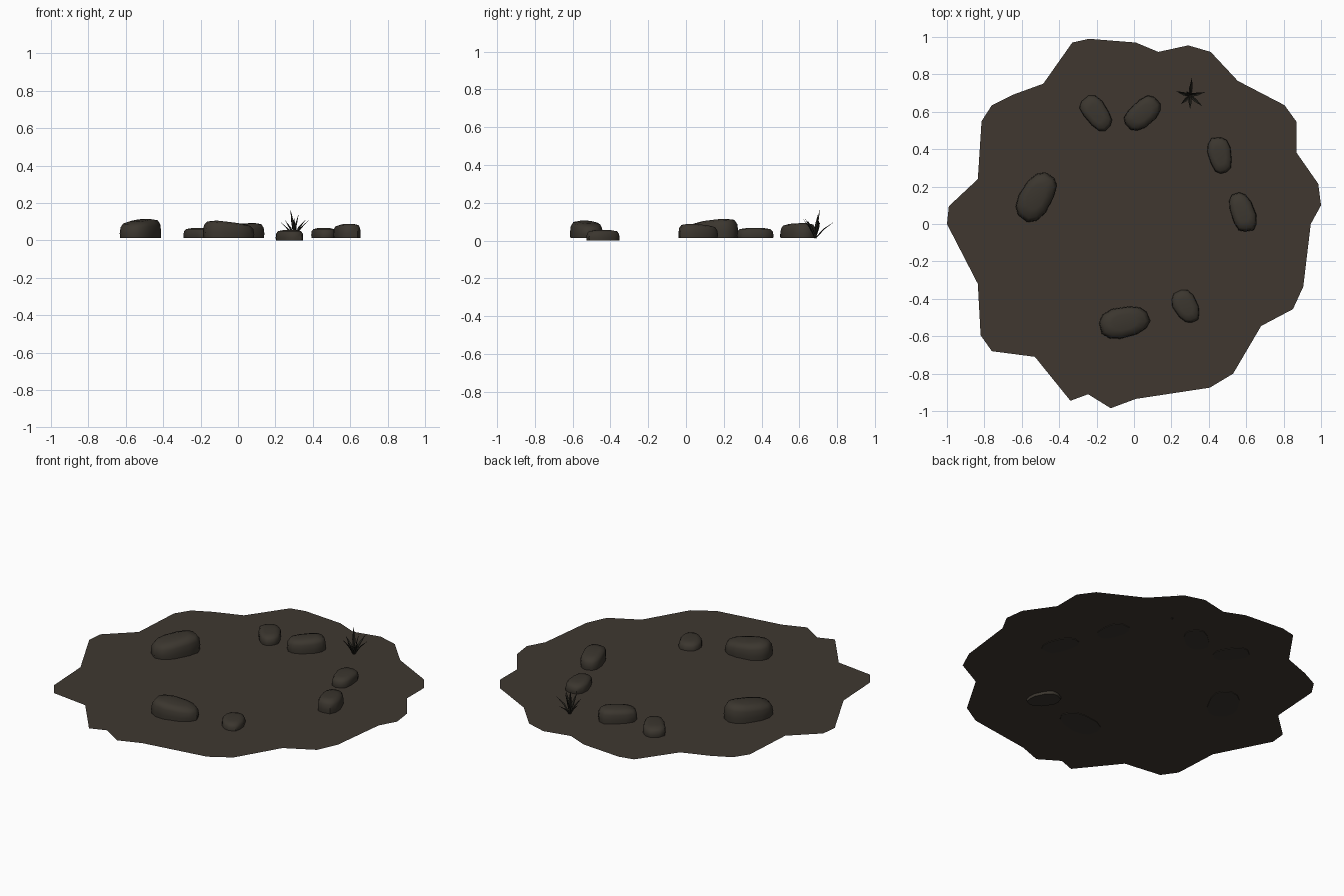
import bpy, bmesh, math, random
from mathutils import Vector

if "Cube" in bpy.data.objects:
    bpy.data.objects.remove(bpy.data.objects["Cube"])

random.seed(4)
GROUND_Z = 0.016


def material(name, rgb):
    m = bpy.data.materials.new(name)
    m.diffuse_color = (*rgb, 1)
    m.use_nodes = True
    m.node_tree.nodes["Principled BSDF"].inputs["Base Color"].default_value = m.diffuse_color
    return m


EARTH = material("dark earth", (0.050, 0.039, 0.030))
STONE = material("brown stone", (0.044, 0.037, 0.028))
LEAF = material("dark leaf", (0.020, 0.019, 0.014))


def finish(name, bm, mat, smooth=False):
    me = bpy.data.meshes.new(name)
    bm.to_mesh(me)
    bm.free()
    ob = bpy.data.objects.new(name, me)
    bpy.context.collection.objects.link(ob)
    me.materials.append(mat)
    if smooth:
        bpy.ops.object.select_all(action='DESELECT')
        ob.select_set(True)
        bpy.context.view_layer.objects.active = ob
        bpy.ops.object.shade_smooth_by_angle(angle=math.radians(50))
    return ob


# Ragged flat patch of ground
OUTLINE = [(-.33, .97), (-.24, .99), (.01, .97), (.13, .92), (.29, .955), (.41, .92),
           (.555, .765), (.805, .635), (.87, .545), (.87, .38), (.985, .215), (1, .10),
           (.945, 0), (.905, -.335), (.85, -.455), (.68, -.545), (.53, -.80),
           (.405, -.875), (.01, -.935), (-.125, -.985), (-.245, -.91), (-.34, -.945),
           (-.53, -.71), (-.76, -.68), (-.82, -.595), (-.835, -.32), (-1, 0),
           (-.99, .095), (-.835, .24), (-.815, .55), (-.76, .635), (-.65, .69), (-.485, .75)]
bm = bmesh.new()
face = bm.faces.new([bm.verts.new((x, y, GROUND_Z)) for x, y in OUTLINE])
face.normal_update()
if face.normal.z < 0:
    face.normal_flip()
bmesh.ops.triangulate(bm, faces=[face])
finish("ground_patch", bm, EARTH)


# Rounded stones: stacked rings of a squarish oval, with tapered plan and sloping top
def stone(name, cx, cy, length, width, angle, z0, z1, slope=0.0, taper=0.0, sides=12):
    bm = bmesh.new()
    ca, sa = math.cos(math.radians(angle)), math.sin(math.radians(angle))
    wobble = [random.uniform(0.95, 1.04) for _ in range(sides)]
    rings = []
    for scale, h in ((0.98, 0), (1.0, .3), (.96, .68), (.84, .90), (.5, 1.0)):
        ring = []
        for i in range(sides):
            t = 2 * math.pi * (i + .5) / sides
            c, s = math.cos(t), math.sin(t)
            u = math.copysign(abs(c) ** .8, c) * wobble[i]
            v = math.copysign(abs(s) ** .8, s) * wobble[i] * (1 + taper * u)
            px, py = u * scale * length / 2, v * scale * width / 2
            z = z0 + (z1 - z0 + slope * u * scale) * h
            ring.append(bm.verts.new((cx + px * ca - py * sa, cy + px * sa + py * ca, z)))
        rings.append(ring)
    for a, b in zip(rings, rings[1:]):
        for i in range(sides):
            j = (i + 1) % sides
            bm.faces.new((a[i], a[j], b[j], b[i]))
    bm.faces.new(rings[-1])
    bm.faces.new(rings[0][::-1])
    finish(name, bm, STONE, smooth=True)


BASE = 0.013
stone("large_stone_left", -.522, .148, .285, .175, 58, BASE, .108, .016, -.05)
stone("large_stone_front", -.05, -.525, .27, .165, 14, BASE, .098, -.016, -.08)
stone("small_stone_front", .278, -.44, .19, .125, -60, 0, .055, 0, -.1)
stone("stone_right", .58, .063, .22, .128, -70, BASE, .085, .008, .05)
stone("stone_back_right", .46, .365, .2, .125, -78, BASE, .066, 0, -.15)
stone("stone_back", .045, .59, .225, .135, 42, BASE, .09, .006, .05)
stone("stone_back_left", -.2, .59, .205, .128, -52, BASE, .066, 0, -.1)


# Tuft of narrow folded blades
TIPS = [(.31, .785, .10), (.28, .71, .168), (.325, .70, .145), (.38, .705, .11),
        (.225, .71, .10), (.25, .64, .11), (.365, .63, .115), (.30, .615, .12)]
ROOT = Vector((.30, .685, GROUND_Z))
bm = bmesh.new()
for tip in TIPS:
    tip = Vector(tip)
    out = Vector((tip.x - ROOT.x, tip.y - ROOT.y, 0))
    side = Vector((-out.y, out.x, 0)).normalized()
    mid = ROOT + out * .42 + Vector((0, 0, (tip.z - ROOT.z) * .55))
    fold = out.normalized() * .004 - Vector((0, 0, .004))
    root_v = [bm.verts.new(ROOT + side * w) for w in (-.004, .004)]
    root_c = bm.verts.new(ROOT + fold)
    mid_v = [bm.verts.new(mid + side * w) for w in (-.009, .009)]
    mid_c = bm.verts.new(mid + fold)
    end = bm.verts.new(tip)
    bm.faces.new((root_v[0], root_c, mid_c, mid_v[0]))
    bm.faces.new((root_c, root_v[1], mid_v[1], mid_c))
    bm.faces.new((mid_v[0], mid_c, end))
    bm.faces.new((mid_c, mid_v[1], end))
finish("grass_tuft", bm, LEAF)
